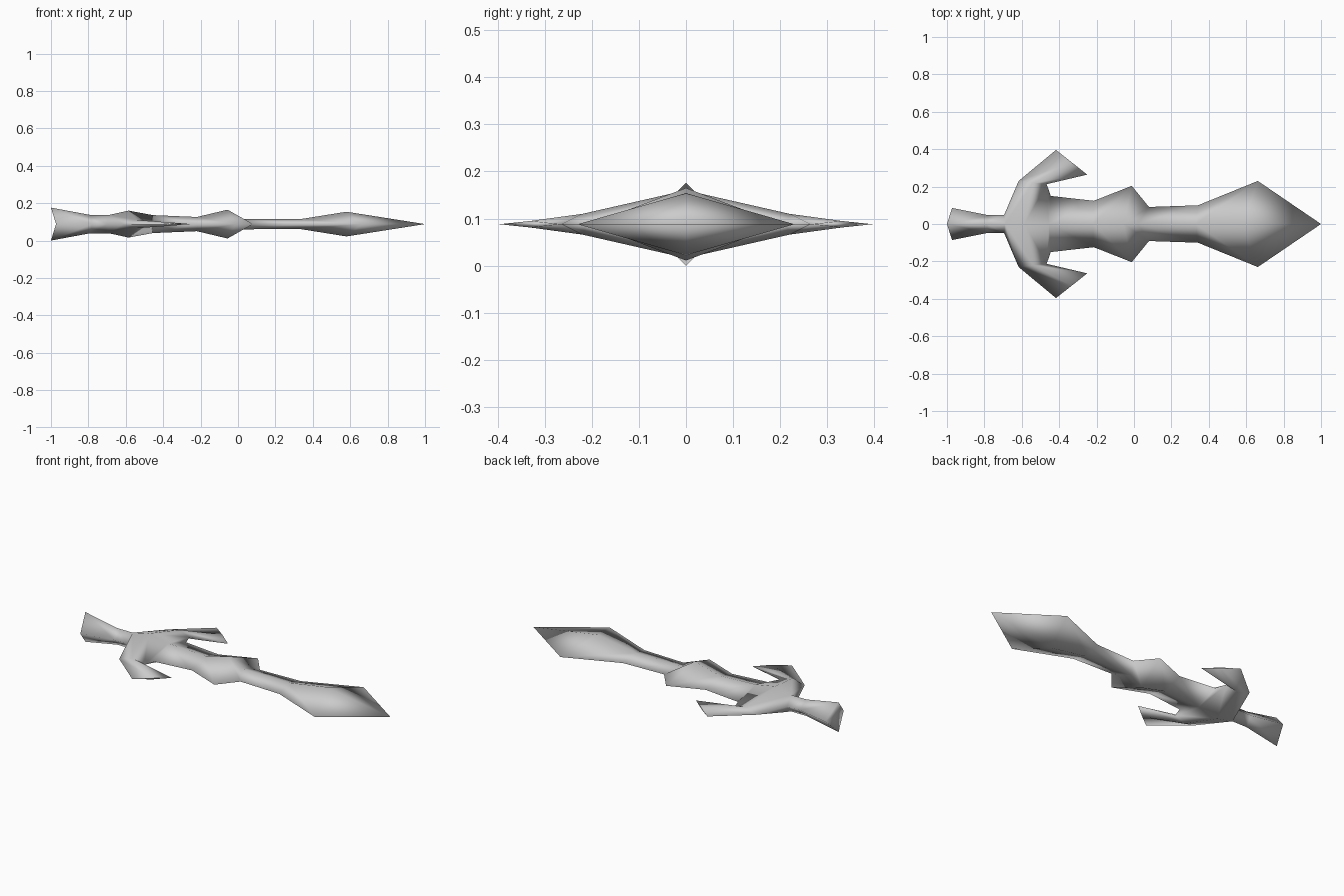
import bpy, bmesh

if "Cube" in bpy.data.objects:
    bpy.data.objects.remove(bpy.data.objects["Cube"])

MID = 0.088  # height of the symmetry plane

# Stations along the sword: (edge x, edge half width, ridge x, ridge half height)
GRIP = [(-0.973, 0.086, -1.0, 0.088), (-0.78, 0.047, -0.79, 0.049), (-0.695, 0.047, -0.69, 0.049)]
BLADE = [(-0.445, 0.15, -0.455, 0.048), (-0.215, 0.124, -0.22, 0.038), (-0.012, 0.204, -0.056, 0.077),
         (0.08, 0.091, 0.02, 0.028), (0.342, 0.1, 0.33, 0.026), (0.662, 0.23, 0.58, 0.066)]

bm = bmesh.new()


def vert(x, y, z):
    return bm.verts.new((x, y, z))


def loft(stations):
    """Quarter of a diamond section swept along x; returns (ridge, edge) pairs."""
    pairs = [(vert(rx, 0, rz), vert(ex, ey, 0)) for ex, ey, rx, rz in stations]
    for (t0, s0), (t1, s1) in zip(pairs, pairs[1:]):
        bm.faces.new((t0, t1, s1, s0))
    return pairs


# Grip with notched pommel end
grip = loft(GRIP)
bm.faces.new((vert(-0.973, 0, 0), grip[0][0], grip[0][1]))

# Blade with pointed tip
blade = loft(BLADE)
bm.faces.new((blade[-1][0], vert(1, 0, 0), blade[-1][1]))

# Guard joining grip and blade
t1, s1 = grip[-1]
t3, s3 = blade[0]
t2 = vert(-0.585, 0, 0.072)
a, r, b = vert(-0.617, 0.23, 0), vert(-0.54, 0.22, 0.022), vert(-0.467, 0.213, 0)
for f in ((t1, a, s1), (t1, t2, r, a), (t2, t3, b, r), (t3, s3, b)):
    bm.faces.new(f)

# Forward hook at the end of the guard
p, m, q = vert(-0.417, 0.396, 0), vert(-0.335, 0.33, 0.007), vert(-0.25, 0.264, 0)
for f in ((a, r, m, p), (r, b, q, m), (p, m, q)):
    bm.faces.new(f)

for f in bm.faces:
    f.smooth = True
mesh = bpy.data.meshes.new("sword")
bm.to_mesh(mesh)
bm.free()

sword = bpy.data.objects.new("sword", mesh)
sword.location.z = MID
bpy.context.collection.objects.link(sword)

# Mirror the quarter across the width and the thickness
mirror = sword.modifiers.new("mirror", 'MIRROR')
mirror.use_axis = (False, True, True)
mirror.use_clip = True
mirror.merge_threshold = 0.0005

grey = bpy.data.materials.new("grey metal")
grey.diffuse_color = (0.6, 0.6, 0.6, 1)
grey.use_nodes = True
grey.node_tree.nodes["Principled BSDF"].inputs["Base Color"].default_value = grey.diffuse_color
mesh.materials.append(grey)
